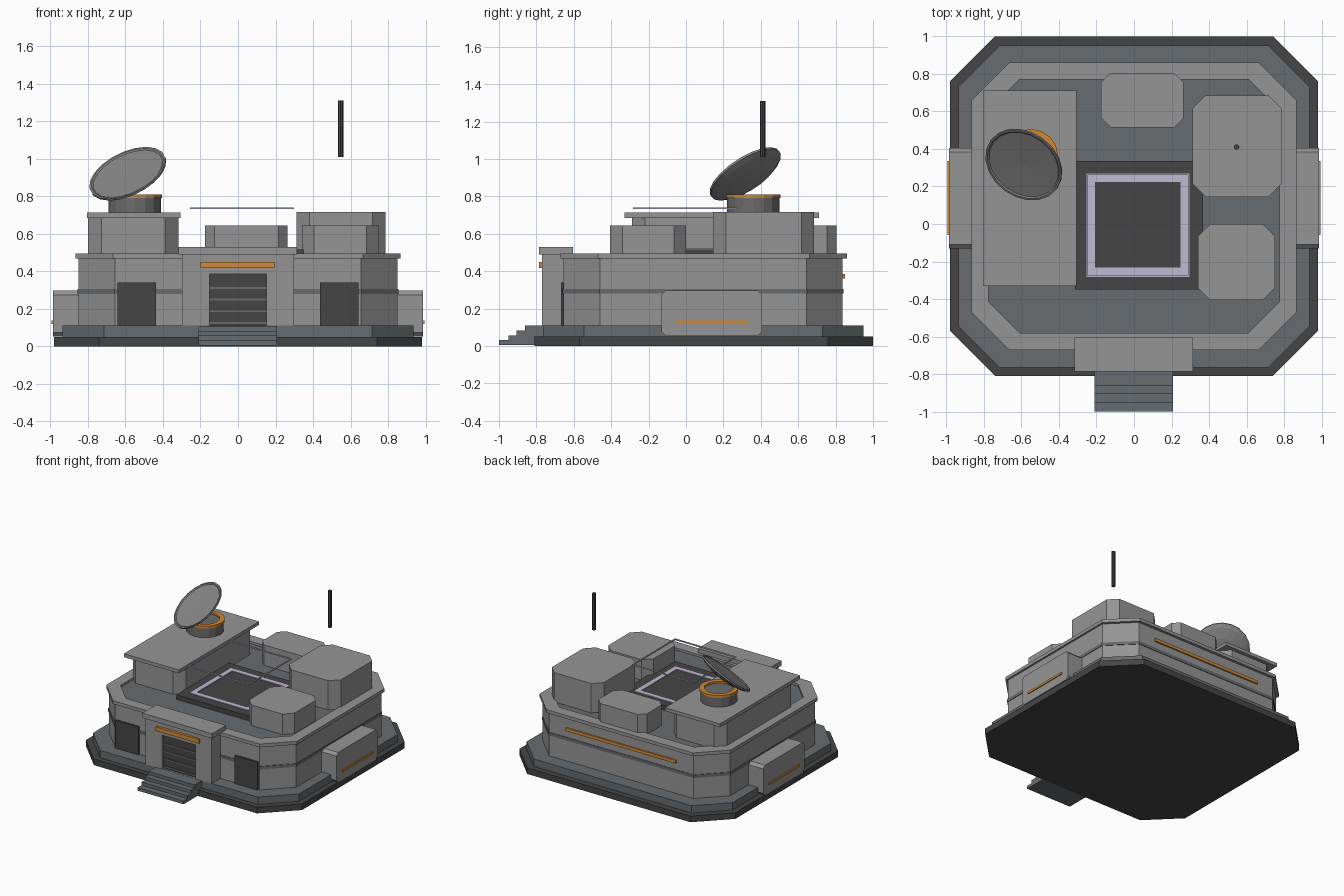
import bpy, bmesh, math
from mathutils import Vector

if "Cube" in bpy.data.objects:
    bpy.data.objects.remove(bpy.data.objects["Cube"])


def material(name, col):
    m = bpy.data.materials.new(name)
    m.diffuse_color = (*col, 1)
    m.use_nodes = True
    m.node_tree.nodes["Principled BSDF"].inputs["Base Color"].default_value = m.diffuse_color
    return m


LIGHT = material("light grey", (0.30, 0.30, 0.30))
MID = material("slate grey", (0.135, 0.15, 0.16))
DISH = material("dish grey", (0.24, 0.24, 0.24))
STEEL = material("steel grey", (0.15, 0.15, 0.15))
DARK = material("charcoal", (0.06, 0.06, 0.06))
ORANGE = material("orange", (0.64, 0.25, 0.035))
LILAC = material("pale lilac", (0.53, 0.49, 0.65))


def finish(name, bm, mat):
    bmesh.ops.recalc_face_normals(bm, faces=bm.faces)
    me = bpy.data.meshes.new(name)
    bm.to_mesh(me)
    bm.free()
    me.materials.append(mat)
    ob = bpy.data.objects.new(name, me)
    bpy.context.collection.objects.link(ob)
    return ob


def outline(a0, a1, b0, b1, c):
    """Rectangle, with its corners cut by c when c is positive."""
    if c <= 0:
        return [(a0, b0), (a1, b0), (a1, b1), (a0, b1)]
    return [(a0 + c, b0), (a1 - c, b0), (a1, b0 + c), (a1, b1 - c),
            (a1 - c, b1), (a0 + c, b1), (a0, b1 - c), (a0, b0 + c)]


def block(name, x, y, z, mat, c=0, axis='z'):
    """Box with cut corners, extruded along z or x."""
    bm = bmesh.new()
    if axis == 'z':
        rings = [[bm.verts.new((p, q, h)) for p, q in outline(*x, *y, c)] for h in z]
    else:
        rings = [[bm.verts.new((h, p, q)) for p, q in outline(*y, *z, c)] for h in x]
    n = len(rings[0])
    for r in rings:
        bm.faces.new(r)
    for i in range(n):
        j = (i + 1) % n
        bm.faces.new((rings[0][i], rings[0][j], rings[1][j], rings[1][i]))
    return finish(name, bm, mat)


def frame(name, x, y, z, w, mat, c=0, ci=0):
    """Hollow frame of width w."""
    bm = bmesh.new()
    o = outline(*x, *y, c)
    i = outline(x[0] + w, x[1] - w, y[0] + w, y[1] - w, ci)
    n = len(o)
    r = [[bm.verts.new((*p, h)) for p in pts] for pts, h in
         ((o, z[0]), (o, z[1]), (i, z[1]), (i, z[0]))]
    for k in range(4):
        a, b = r[k], r[(k + 1) % 4]
        for s in range(n):
            t = (s + 1) % n
            bm.faces.new((a[s], a[t], b[t], b[s]))
    return finish(name, bm, mat)


def lathe(name, profile, mat, n=20, closed=False):
    """Spin (radius, height) points about z."""
    bm = bmesh.new()
    rings = []
    for r, h in profile:
        if r == 0:
            rings.append([bm.verts.new((0, 0, h))] * n)
        else:
            rings.append([bm.verts.new((r * math.cos(2 * math.pi * k / n),
                                        r * math.sin(2 * math.pi * k / n), h)) for k in range(n)])
    pairs = list(zip(rings, rings[1:])) + ([(rings[-1], rings[0])] if closed else [])
    for a, b in pairs:
        for k in range(n):
            j = (k + 1) % n
            bm.faces.new(list(dict.fromkeys((a[k], a[j], b[j], b[k]))))
    return finish(name, bm, mat)


# Foundation tiers
block("foundation", (-0.98, 0.98), (-0.81, 1.0), (0, 0.05), DARK, 0.24)
block("plinth", (-0.935, 0.935), (-0.765, 0.95), (0.05, 0.11), MID, 0.22)

# Main hall, belt line and parapet
block("hall", (-0.85, 0.85), (-0.655, 0.838), (0.11, 0.472), LIGHT, 0.195)
block("belt", (-0.854, 0.854), (-0.659, 0.842), (0.28, 0.305), MID, 0.196)
frame("parapet", (-0.865, 0.865), (-0.67, 0.86), (0.468, 0.495), 0.09, LIGHT, 0.2, 0.165)
block("roof_deck", (-0.78, 0.78), (-0.585, 0.775), (0.465, 0.477), MID, 0.165)

# Entrance porch
for s, side in ((-1, "left"), (1, "right")):
    a, b = sorted((s * 0.152, s * 0.298))
    block(f"porch_post_{side}", (a, b), (-0.77, -0.62), (0.11, 0.49), LIGHT)
block("porch_lintel", (-0.152, 0.152), (-0.765, -0.62), (0.385, 0.49), LIGHT)
block("porch_cap", (-0.318, 0.315), (-0.785, -0.605), (0.49, 0.53), LIGHT)
block("shutter_door", (-0.155, 0.155), (-0.745, -0.65), (0.11, 0.39), DARK)
for i in range(4):
    z = 0.12 + i * 0.062
    block(f"shutter_slat_{i}", (-0.152, 0.152), (-0.75, -0.74), (z, z + 0.01), STEEL)
block("entrance_light", (-0.2, 0.195), (-0.785, -0.76), (0.417, 0.45), ORANGE)

# Front steps
for i, y in enumerate((-1.0, -0.95, -0.905, -0.86)):
    block(f"step_{i}", (-0.21, 0.207), (y, -0.76), (0.005 + 0.026 * i, 0.031 + 0.026 * i), MID)

# Front windows, side pods with light strips
for s, side in ((-1, "left"), (1, "right")):
    a, b = sorted((s * 0.437, s * 0.643))
    block(f"window_{side}", (a, b), (-0.668, -0.65), (0.11, 0.34), DARK)
    a, b = sorted((s * 0.82, s * 0.985))
    block(f"side_pod_{side}", (a, b), (-0.13, 0.405), (0.052, 0.297), LIGHT, 0.022, 'x')
    a, b = sorted((s * 0.98, s * 0.993))
    block(f"side_light_{side}", (a, b), (-0.058, 0.335), (0.12, 0.137), ORANGE)
block("rear_light", (-0.5, 0.5), (0.83, 0.85), (0.36, 0.385), ORANGE)

# Roof units
block("left_unit", (-0.798, -0.318), (-0.29, 0.68), (0.47, 0.69), LIGHT, 0.07)
block("left_unit_cap", (-0.805, -0.306), (-0.33, 0.71), (0.685, 0.713), LIGHT)
block("tall_unit", (0.313, 0.785), (0.145, 0.685), (0.47, 0.717), LIGHT, 0.068)
block("front_unit", (0.34, 0.75), (-0.405, 0.0), (0.47, 0.645), LIGHT, 0.065)
block("rear_unit", (-0.175, 0.265), (0.515, 0.805), (0.47, 0.645), LIGHT, 0.05)

# Landing pad with marking and hovering outline
block("landing_pad", (-0.315, 0.368), (-0.35, 0.335), (0.47, 0.515), DARK)
frame("pad_marking", (-0.25, 0.29), (-0.275, 0.265), (0.514, 0.521), 0.042, LILAC)
frame("hover_frame", (-0.257, 0.299), (-0.284, 0.272), (0.731, 0.74), 0.01, LILAC)

# Dish pedestal, glowing ring and tilted dish
spot = Vector((-0.55, 0.36, 0))
base = lathe("dish_pedestal", [(0, 0.70), (0.14, 0.70), (0.14, 0.795), (0, 0.795)], STEEL, 16)
base.location = spot
ring = lathe("dish_ring", [(0.11, 0.79), (0.146, 0.79), (0.146, 0.81), (0.11, 0.81)], ORANGE, 16, True)
ring.location = spot
dish = lathe("dish", [(0, -0.045), (0.11, -0.036), (0.19, -0.016), (0.219, 0.0),
                      (0.219, 0.012), (0.208, 0.012), (0.2, 0.006), (0, 0.0)], DISH, 20)
dish.rotation_euler = Vector((-0.375, -0.51, 0.775)).to_track_quat('Z', 'Y').to_euler()
dish.location = (-0.585, 0.32, 0.915)

# Antenna rod
rod = lathe("antenna", [(0, 1.01), (0.015, 1.01), (0.015, 1.31), (0, 1.31)], DARK, 8)
rod.location = (0.547, 0.41, 0)
